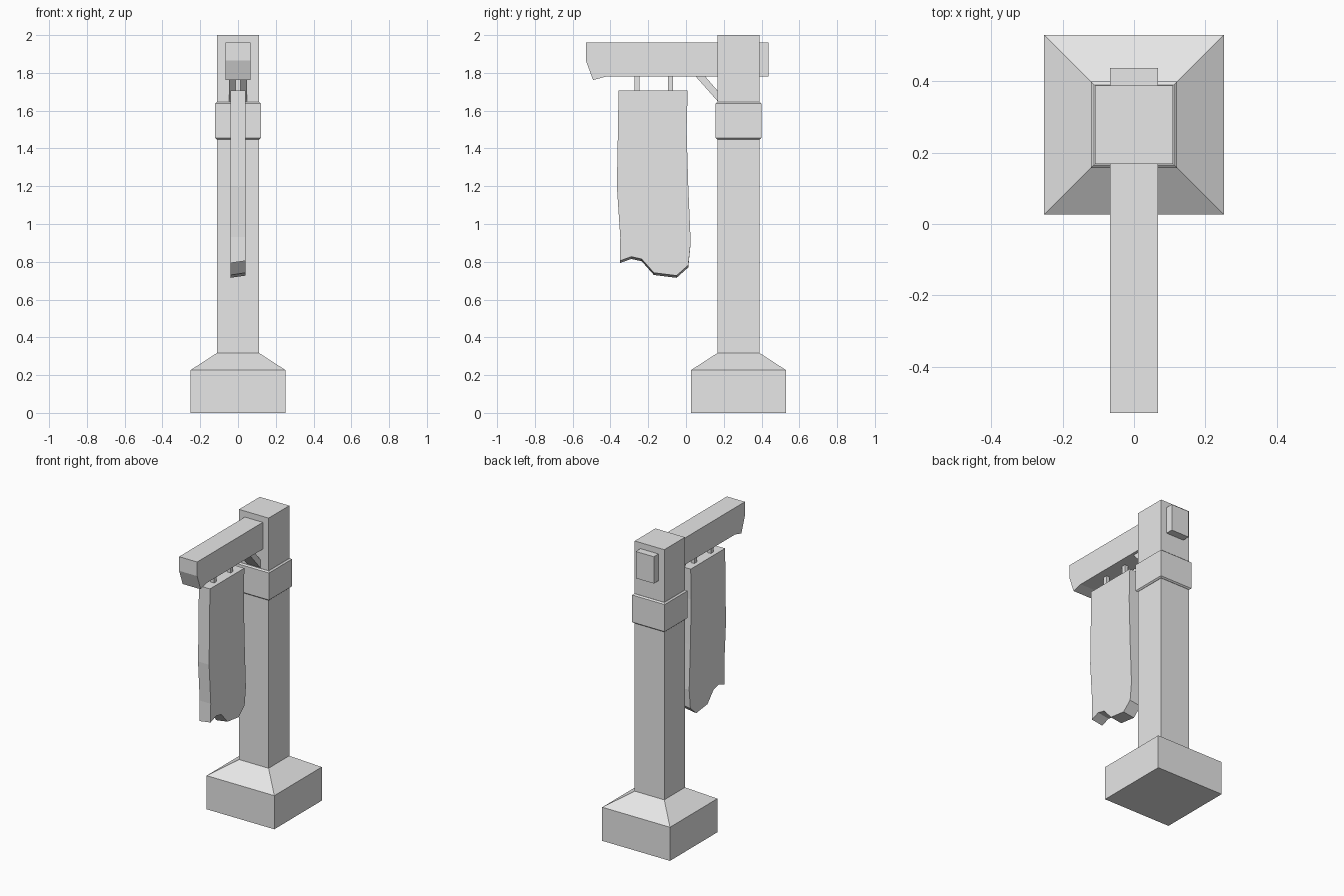
import bpy
import bmesh

cube = bpy.data.objects.get("Cube")
if cube:
    bpy.data.objects.remove(cube, do_unlink=True)

# One plain material for everything
grey = bpy.data.materials.new("plain_grey")
grey.use_nodes = True
colour = (0.8, 0.8, 0.8, 1)
grey.diffuse_color = colour
grey.node_tree.nodes["Principled BSDF"].inputs["Base Color"].default_value = colour

POST_Y = 0.278


def finish(name, bm):
    bmesh.ops.recalc_face_normals(bm, faces=bm.faces[:])
    mesh = bpy.data.meshes.new(name)
    bm.to_mesh(mesh)
    bm.free()
    mesh.materials.append(grey)
    obj = bpy.data.objects.new(name, mesh)
    bpy.context.collection.objects.link(obj)
    return obj


def stack(name, y, levels):
    """Square column through (half width, height) levels."""
    bm = bmesh.new()
    rings = [[bm.verts.new((sx * h, y + sy * h, z))
              for sx, sy in ((-1, -1), (1, -1), (1, 1), (-1, 1))]
             for h, z in levels]
    for low, high in zip(rings, rings[1:]):
        for i in range(4):
            j = (i + 1) % 4
            bm.faces.new((low[i], low[j], high[j], high[i]))
    bm.faces.new(rings[0][::-1])
    bm.faces.new(rings[-1])
    return finish(name, bm)


def slab(name, half, profile):
    """Side profile of (y, z) points extruded across x."""
    bm = bmesh.new()
    face = bm.faces.new([bm.verts.new((-half, y, z)) for y, z in profile])
    result = bmesh.ops.extrude_face_region(bm, geom=[face])
    moved = [v for v in result["geom"] if isinstance(v, bmesh.types.BMVert)]
    bmesh.ops.translate(bm, verts=moved, vec=(2 * half, 0, 0))
    return finish(name, bm)


# Footing, post and collar
stack("base", POST_Y, [(0.252, 0), (0.252, 0.226), (0.11, 0.318)])
stack("post", POST_Y, [(0.11, 0.3), (0.11, 2)])
stack("collar", POST_Y, [(0.112, 1.448), (0.121, 1.456), (0.121, 1.638), (0.112, 1.646)])

# Beam with a carved front end
slab("beam", 0.067, [(0.438, 1.78), (0.438, 1.96), (-0.53, 1.96),
                     (-0.53, 1.865), (-0.492, 1.762), (-0.425, 1.78)])

# Diagonal brace between beam and post
slab("brace", 0.048, [(0.048, 1.785), (0.098, 1.785), (0.172, 1.7), (0.172, 1.645)])

# Hanging pegs
for i, y in enumerate((-0.259, -0.083)):
    stack(f"peg_{i + 1}", y, [(0.013, 1.69), (0.013, 1.79)])

# Hanging banner with a ragged lower edge
banner = slab("banner", 0.041, [
    (-0.357, 1.706), (0.009, 1.706), (0.003, 1.5), (0.012, 1.2),
    (0.025, 0.9), (0.012, 0.77), (-0.05, 0.715), (-0.17, 0.73),
    (-0.235, 0.803), (-0.29, 0.815), (-0.35, 0.793), (-0.348, 0.93),
    (-0.366, 1.2), (-0.362, 1.4)])
for v in banner.data.vertices:
    if v.co.z < 0.85 and v.co.x > 0:
        v.co.z += 0.012
